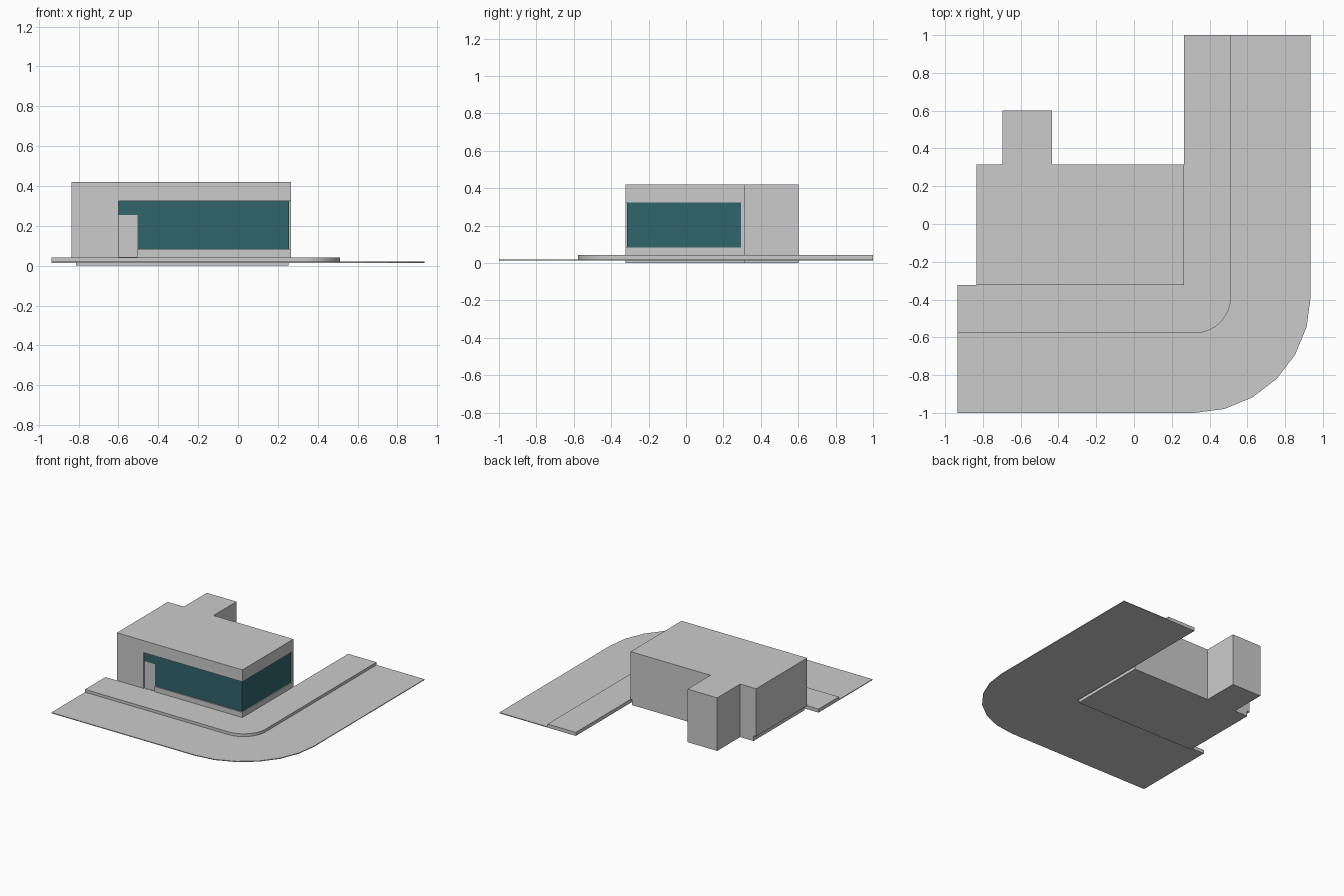
import bpy, bmesh
from math import sin, cos, pi

if "Cube" in bpy.data.objects:
    bpy.data.objects.remove(bpy.data.objects["Cube"])


def prism(name, outline, z0, z1):
    """Extrude a counter-clockwise outline from z0 to z1."""
    bm = bmesh.new()
    face = bm.faces.new([bm.verts.new((x, y, z0)) for x, y in outline])
    top = bmesh.ops.extrude_face_region(bm, geom=[face])["geom"]
    bmesh.ops.translate(bm, vec=(0, 0, z1 - z0),
                        verts=[g for g in top if isinstance(g, bmesh.types.BMVert)])
    bmesh.ops.recalc_face_normals(bm, faces=bm.faces[:])
    mesh = bpy.data.meshes.new(name)
    bm.to_mesh(mesh)
    bm.free()
    ob = bpy.data.objects.new(name, mesh)
    bpy.context.scene.collection.objects.link(ob)
    return ob


def box(name, x0, x1, y0, y1, z0, z1):
    return prism(name, [(x0, y0), (x1, y0), (x1, y1), (x0, y1)], z0, z1)


def corner_strip(radius, segs):
    """L-shaped street outline with a rounded outer corner and square inner one."""
    cx, cy = 0.32, -0.385
    arc = [(cx + radius * sin(i * pi / 2 / segs), cy - radius * cos(i * pi / 2 / segs))
           for i in range(segs + 1)]
    return ([(-0.935, cy - radius)] + arc +
            [(cx + radius, 1), (0.265, 1), (0.265, -0.323), (-0.935, -0.323)])


def footprint(left, right):
    """Main block with the narrow rear tower."""
    return [(left, -0.323), (right, -0.323), (right, 0.315), (-0.435, 0.315),
            (-0.435, 0.602), (-0.695, 0.602), (-0.695, 0.315), (left, 0.315)]


# Street: low-poly road and raised pavement
prism("road", corner_strip(0.615, 6), 0.014, 0.02)
pavement = prism("pavement", corner_strip(0.193, 16), 0.02, 0.042)

# Building: footing and main shell
prism("footing", footprint(-0.812, 0.254), 0, 0.042)
shell = prism("building_shell", footprint(-0.835, 0.265), 0.042, 0.42)

# Openings: wrap-around window band and doorway
cutters = [box("window_cutter", -0.60, 0.4, -0.5, 0.295, 0.083, 0.325),
           box("door_cutter", -0.60, -0.505, -0.5, -0.2, 0.0425, 0.2)]
for cutter in cutters:
    mod = shell.modifiers.new(cutter.name, "BOOLEAN")
    mod.operation = "DIFFERENCE"
    mod.solver = "EXACT"
    mod.object = cutter
    cutter.hide_render = True
    cutter.hide_set(True)

# Glass panes, set slightly back from the wall faces
glass = bpy.data.materials.new("teal_glass")
glass.diffuse_color = (0.03, 0.13, 0.15, 1)
glass.use_nodes = True
glass.node_tree.nodes["Principled BSDF"].inputs["Base Color"].default_value = glass.diffuse_color
yf, xr, t = -0.315, 0.257, 0.008
panes = [
    box("door_transom", -0.60, -0.505, yf, yf + t, 0.255, 0.325),
    box("front_glass_lower", -0.505, xr, yf, yf + t, 0.083, 0.255),
    box("front_glass_upper", -0.505, xr, yf, yf + t, 0.255, 0.325),
    box("side_glass_lower", xr - t, xr, yf + t, 0.295, 0.083, 0.255),
    box("side_glass_upper", xr - t, xr, yf + t, 0.295, 0.255, 0.325),
]
for pane in panes:
    pane.data.materials.append(glass)

# Double door
for side, x0 in (("left", -0.60), ("right", -0.5525)):
    box(side + "_door", x0, x0 + 0.0475, yf, yf + t, 0.042, 0.255)
